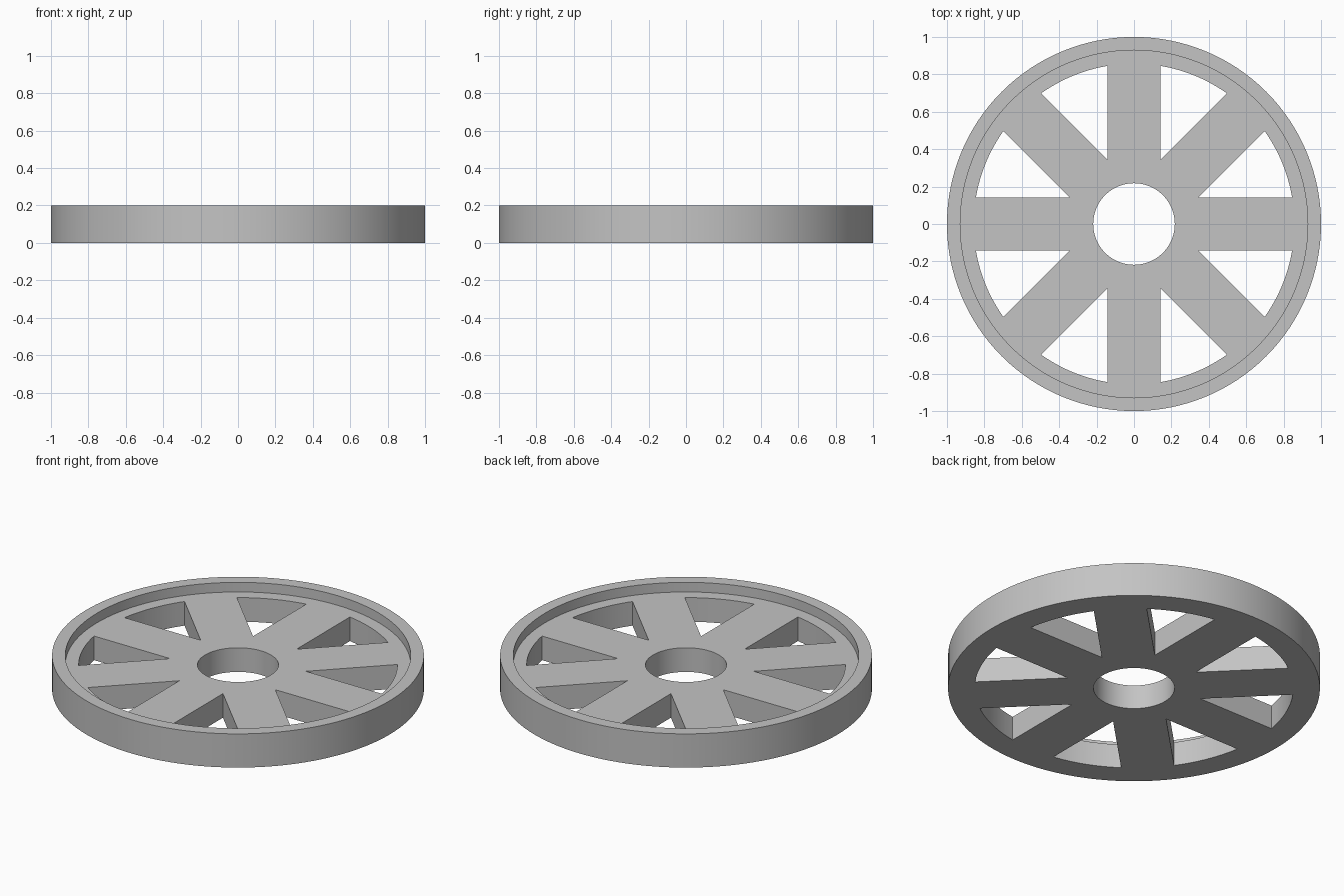
import bpy, bmesh
from math import sin, cos, pi, asin, sqrt, radians

cube = bpy.data.objects.get("Cube")
if cube:
    bpy.data.objects.remove(cube, do_unlink=True)

SEGMENTS = 128
OUTER, LIP, WINDOW, BORE = 1.0, 0.929, 0.857, 0.218
HEIGHT, FLOOR = 0.2, 0.143
HALF_SPOKE = 0.143
SPOKES = 8

grey = bpy.data.materials.new("light grey")
grey.use_nodes = True
colour = (0.55, 0.55, 0.55, 1)
grey.diffuse_color = colour
grey.node_tree.nodes["Principled BSDF"].inputs["Base Color"].default_value = colour


def make_object(name, bm):
    bmesh.ops.recalc_face_normals(bm, faces=bm.faces)
    mesh = bpy.data.meshes.new(name)
    bm.to_mesh(mesh)
    bm.free()
    mesh.materials.append(grey)
    obj = bpy.data.objects.new(name, mesh)
    bpy.context.collection.objects.link(obj)
    return obj


# Wheel body: cross-section swept around the axle, with a recessed face and raised rim
profile = [(BORE, 0), (OUTER, 0), (OUTER, HEIGHT), (LIP, HEIGHT), (LIP, FLOOR), (BORE, FLOOR)]
bm = bmesh.new()
rings = []
for i in range(SEGMENTS):
    a = 2 * pi * i / SEGMENTS
    rings.append([bm.verts.new((r * cos(a), r * sin(a), z)) for r, z in profile])
for i, ring in enumerate(rings):
    following = rings[(i + 1) % SEGMENTS]
    for j in range(len(profile)):
        k = (j + 1) % len(profile)
        bm.faces.new((ring[j], following[j], following[k], ring[k]))
wheel = make_object("spoked_wheel", bm)

# Window cutters: wedge between two parallel-sided spokes, closed by an arc
bm = bmesh.new()
step = 2 * pi / SPOKES
margin = asin(HALF_SPOKE / WINDOW)
apex = HALF_SPOKE / sin(step / 2)
ARC = 16
for s in range(SPOKES):
    start = s * step
    mid = start + step / 2
    outline = [(apex * cos(mid), apex * sin(mid))]
    for i in range(ARC + 1):
        a = start + margin + (step - 2 * margin) * i / ARC
        outline.append((WINDOW * cos(a), WINDOW * sin(a)))
    low = [bm.verts.new((x, y, -0.1)) for x, y in outline]
    high = [bm.verts.new((x, y, HEIGHT + 0.1)) for x, y in outline]
    bm.faces.new(low[::-1])
    bm.faces.new(high)
    for i in range(len(outline)):
        j = (i + 1) % len(outline)
        bm.faces.new((low[i], low[j], high[j], high[i]))
cutter = make_object("window_cutter", bm)
cutter.hide_render = True

# Cut the windows, then discard the cutter
cut = wheel.modifiers.new("windows", "BOOLEAN")
cut.operation = "DIFFERENCE"
cut.solver = "EXACT"
cut.object = cutter
bpy.ops.object.select_all(action="DESELECT")
wheel.select_set(True)
bpy.context.view_layer.objects.active = wheel
bpy.ops.object.modifier_apply(modifier=cut.name)
bpy.data.objects.remove(cutter, do_unlink=True)

# Smooth round walls, crisp edges
bpy.ops.object.shade_smooth_by_angle(angle=radians(25))
